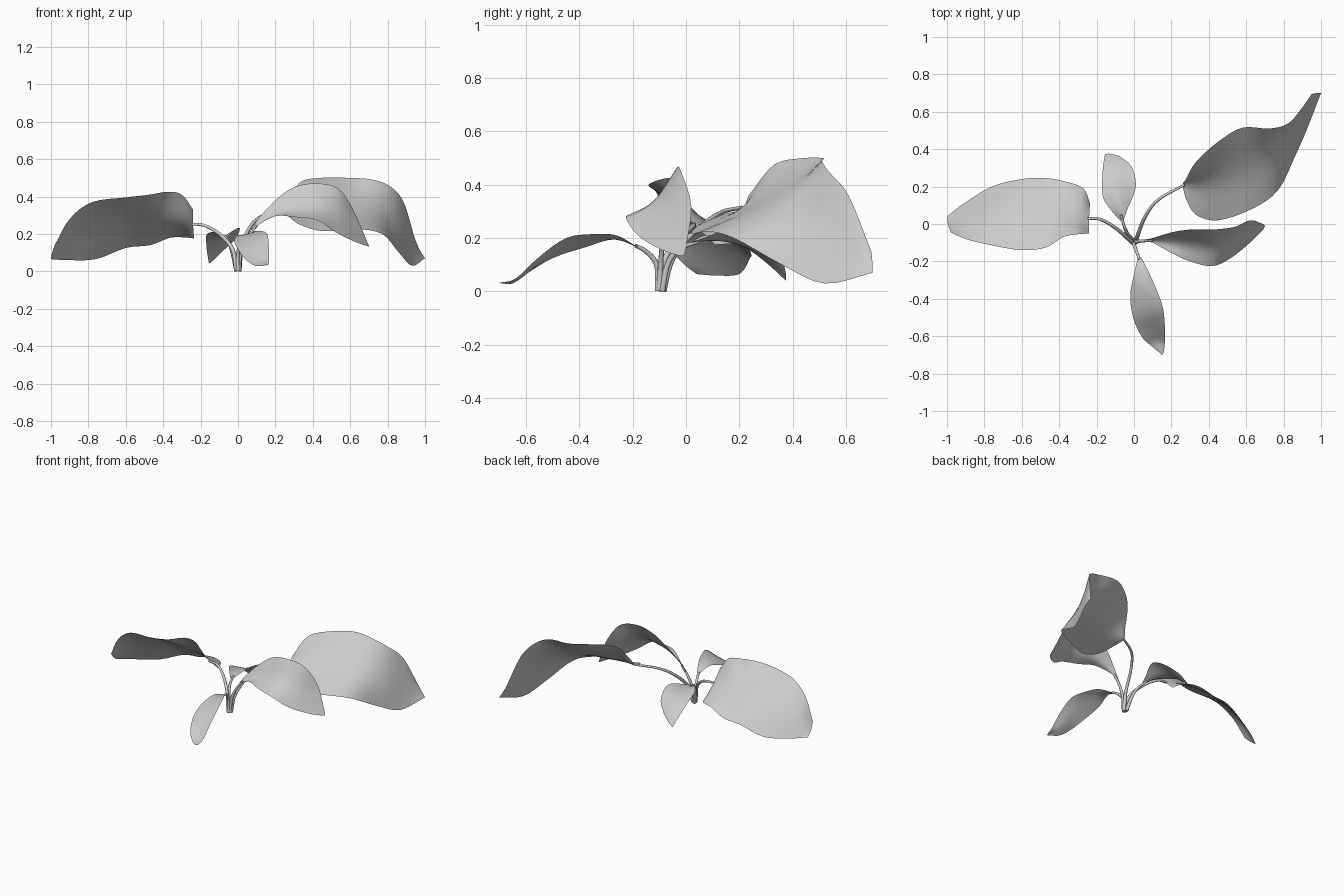
import bpy, bmesh
from mathutils import Vector


def spline(points, per_seg):
    """Smooth path passing through all the given points."""
    p = [Vector(q) for q in points]
    p = [p[0] * 2 - p[1]] + p + [p[-1] * 2 - p[-2]]
    out = []
    for i in range(1, len(p) - 2):
        a, b, c, d = p[i - 1:i + 3]
        for k in range(per_seg):
            t = k / per_seg
            out.append(0.5 * (2 * b + (c - a) * t + (2 * a - 5 * b + 4 * c - d) * t * t
                              + (3 * b - a - 3 * c + d) * t ** 3))
    out.append(p[-2].copy())
    return out


def leaf(name, left, rib, right):
    """Blade lofted through its left edge, midrib and right edge."""
    rails = [spline(r, 4) for r in (left, rib, right)]
    bm = bmesh.new()
    rows = [[bm.verts.new(v) for v in spline(cut, 5)] for cut in zip(*rails)]
    for r0, r1 in zip(rows, rows[1:]):
        for j in range(len(r0) - 1):
            bm.faces.new((r0[j], r0[j + 1], r1[j + 1], r1[j]))
    bm.normal_update()
    if sum(f.normal.z * f.calc_area() for f in bm.faces) < 0:
        bmesh.ops.reverse_faces(bm, faces=bm.faces[:])
    for f in bm.faces:
        f.smooth = True
    me = bpy.data.meshes.new(name)
    bm.to_mesh(me)
    bm.free()
    bpy.context.collection.objects.link(bpy.data.objects.new(name, me))


def stem(name, points, r0=0.012, r1=0.007):
    """Tapering round stalk."""
    pts = spline(points, 5)
    cu = bpy.data.curves.new(name, 'CURVE')
    cu.dimensions = '3D'
    cu.bevel_depth = 1.0
    cu.bevel_resolution = 2
    cu.use_fill_caps = True
    sp = cu.splines.new('POLY')
    sp.points.add(len(pts) - 1)
    for i, (sp_pt, v) in enumerate(zip(sp.points, pts)):
        sp_pt.co = (*v, 1)
        sp_pt.radius = r0 + (r1 - r0) * i / (len(pts) - 1)
    sp.use_smooth = True
    bpy.context.collection.objects.link(bpy.data.objects.new(name, cu))


# Large left leaf, front edge raised
leaf("left_leaf",
     [(-.24, -.05, .33), (-.3, -.055, .41), (-.38, -.07, .425), (-.47, -.125, .41),
      (-.6, -.14, .395), (-.78, -.11, .37), (-.9, -.08, .28), (-.98, -.045, .14)],
     [(-.24, .03, .25), (-.3, .05, .27), (-.38, .065, .27), (-.47, .07, .27),
      (-.6, .06, .275), (-.76, .05, .24), (-.9, .02, .19), (-.995, 0, .095)],
     [(-.235, .11, .175), (-.27, .19, .18), (-.36, .225, .18), (-.47, .245, .14),
      (-.6, .24, .125), (-.76, .2, .065), (-.91, .11, .06), (-1, .04, .065)])
stem("left_stem", [(-.008, -.1, .002), (-.03, -.08, .12), (-.1, -.02, .2),
                   (-.18, .025, .245), (-.25, .03, .252)])

# Large back right leaf, back edge raised
leaf("back_right_leaf",
     [(.275, .235, .36), (.33, .33, .475), (.45, .44, .5), (.58, .515, .5),
      (.72, .51, .49), (.82, .535, .45), (.89, .61, .36), (.95, .695, .15)],
     [(.26, .21, .31), (.36, .21, .315), (.48, .24, .32), (.62, .3, .33),
      (.75, .38, .32), (.85, .48, .265), (.92, .59, .17), (.98, .7, .1)],
     [(.275, .14, .29), (.33, .05, .25), (.45, .02, .215), (.63, .08, .225),
      (.77, .18, .2), (.86, .36, .1), (.93, .52, .03), (1, .7, .07)])
stem("back_right_stem", [(.008, -.09, .002), (.02, -.06, .12), (.06, .04, .23),
                         (.13, .13, .295), (.27, .21, .315)])

# Medium right leaf
leaf("right_leaf",
     [(.05, -.085, .19), (.1, -.075, .27), (.2, -.045, .38), (.3, -.03, .45),
      (.42, -.03, .47), (.54, -.015, .44), (.62, .02, .32), (.69, 0, .16)],
     [(.05, -.09, .18), (.1, -.09, .245), (.2, -.1, .305), (.3, -.11, .33),
      (.42, -.12, .34), (.53, -.08, .315), (.62, -.035, .235), (.7, -.01, .135)],
     [(.05, -.095, .175), (.1, -.1, .24), (.2, -.155, .295), (.3, -.2, .29),
      (.42, -.225, .275), (.52, -.18, .21), (.62, -.1, .16), (.69, -.03, .135)])
stem("right_stem", [(.005, -.1, .002), (.015, -.095, .1), (.05, -.09, .18), (.1, -.09, .245)])

# Narrow front leaf
leaf("front_leaf",
     [(.02, -.18, .165), (0, -.27, .195), (-.02, -.38, .165), (-.005, -.5, .125),
      (.04, -.6, .065), (.09, -.65, .03), (.14, -.69, .03)],
     [(.03, -.18, .17), (.045, -.26, .195), (.06, -.35, .2), (.08, -.47, .165),
      (.105, -.57, .09), (.13, -.63, .045), (.15, -.7, .033)],
     [(.04, -.18, .165), (.08, -.26, .21), (.12, -.35, .215), (.155, -.45, .2),
      (.165, -.55, .13), (.165, -.63, .055), (.16, -.68, .032)])
stem("front_stem", [(0, -.105, .002), (0, -.11, .1), (.015, -.15, .15), (.03, -.19, .172)])

# Small back leaf, narrowing to a drooping tip
leaf("back_leaf",
     [(-.075, .02, .185), (-.12, .07, .21), (-.165, .14, .2), (-.17, .23, .16),
      (-.165, .31, .1), (-.155, .375, .04)],
     [(-.065, .02, .18), (-.08, .08, .19), (-.09, .16, .185), (-.1, .24, .165),
      (-.11, .31, .12), (-.125, .375, .065)],
     [(-.055, .02, .185), (-.035, .08, .205), (-.005, .15, .23), (.01, .22, .225),
      (-.015, .31, .17), (-.08, .365, .11)])
stem("back_stem", [(-.008, -.085, .002), (-.03, -.06, .1), (-.05, -.02, .16), (-.07, .05, .188)])
